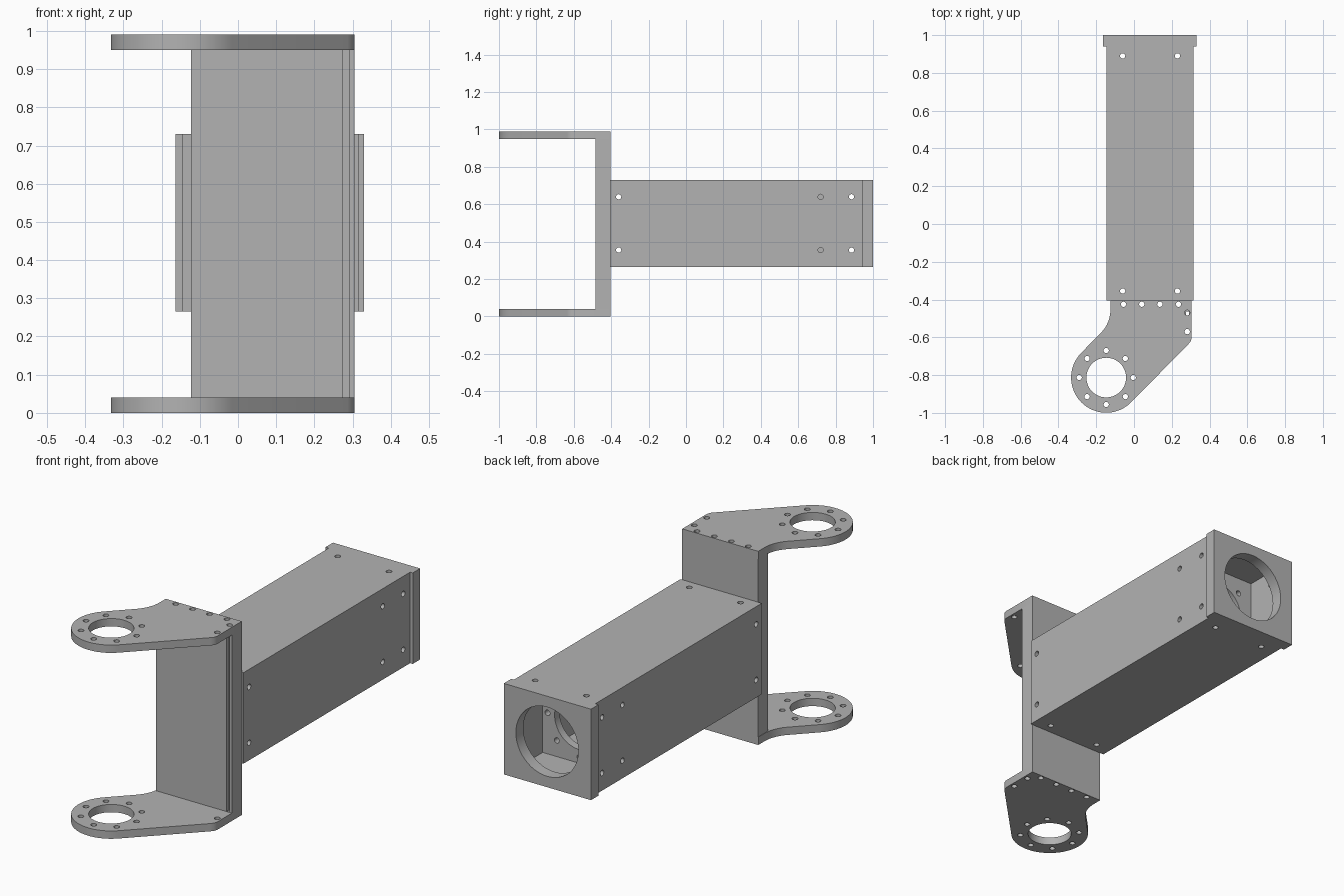
import bpy, bmesh
from math import cos, sin, radians, pi
from mathutils import Matrix, Vector

old = bpy.data.objects.get("Cube")
if old:
    bpy.data.objects.remove(old, do_unlink=True)

grey = bpy.data.materials.new("machined grey")
grey.use_nodes = True
grey.diffuse_color = (0.45, 0.45, 0.45, 1)
grey.node_tree.nodes["Principled BSDF"].inputs["Base Color"].default_value = grey.diffuse_color

TURN = {"x": Matrix.Rotation(pi / 2, 4, "Y"), "y": Matrix.Rotation(pi / 2, 4, "X"), "z": Matrix()}


def finish(name, bm):
    bmesh.ops.recalc_face_normals(bm, faces=bm.faces)
    mesh = bpy.data.meshes.new(name)
    bm.to_mesh(mesh)
    bm.free()
    ob = bpy.data.objects.new(name, mesh)
    bpy.context.collection.objects.link(ob)
    mesh.materials.append(grey)
    return ob


def box(name, lo, hi):
    lo, hi = Vector(lo), Vector(hi)
    bm = bmesh.new()
    size = Matrix.Diagonal((*(hi - lo), 1))
    bmesh.ops.create_cube(bm, size=1, matrix=Matrix.Translation((lo + hi) / 2) @ size)
    return finish(name, bm)


def drills(axis, holes, length=3):
    """Cylinders along one axis; each hole is (centre, radius)."""
    bm = bmesh.new()
    for centre, radius in holes:
        bmesh.ops.create_cone(bm, cap_ends=True, segments=48 if radius > 0.05 else 16,
                              radius1=radius, radius2=radius, depth=length,
                              matrix=Matrix.Translation(centre) @ TURN[axis])
    return finish("drill", bm)


def cut(ob, cutter):
    mod = ob.modifiers.new("cut", "BOOLEAN")
    mod.operation, mod.solver, mod.object = "DIFFERENCE", "EXACT", cutter
    bpy.context.view_layer.objects.active = ob
    bpy.ops.object.modifier_apply(modifier=mod.name)
    bpy.data.objects.remove(cutter, do_unlink=True)


def arc(cx, cy, r, start, end, steps):
    angles = [radians(start + (end - start) * i / steps) for i in range(steps + 1)]
    return [(cx + r * cos(a), cy + r * sin(a)) for a in angles]


def ring(count, r):
    return [(r * cos(2 * pi * i / count), r * sin(2 * pi * i / count)) for i in range(count)]


SCREW = 0.014
EYE_X, EYE_Y = -0.147, -0.813

# Fork arms: rounded eye, tangent sides and a concave shoulder
outline = arc(EYE_X, EYE_Y, 0.186, 135, 315, 40)
outline += [(0.287, -0.637), (0.3, -0.622), (0.305, -0.605), (0.305, -0.405), (-0.125, -0.405)]
outline += arc(-0.295, -0.455, 0.17, 0, -45, 10)
edge_holes = [(x, -0.425) for x in (-0.055, 0.041, 0.137, 0.235)]
edge_holes += [(0.282, -0.47), (0.282, -0.57)]
eye_holes = [(EYE_X + x, EYE_Y + y) for x, y in ring(8, 0.143)]

parts = []
for name, z in (("lower_fork_arm", 0), ("upper_fork_arm", 0.95)):
    bm = bmesh.new()
    face = bm.faces.new([bm.verts.new((x, y, z)) for x, y in outline])
    solid = bmesh.ops.extrude_face_region(bm, geom=[face])["geom"]
    bmesh.ops.translate(bm, vec=(0, 0, 0.04), verts=[v for v in solid if isinstance(v, bmesh.types.BMVert)])
    arm = finish(name, bm)
    holes = [((x, y, 0), SCREW) for x, y in edge_holes + eye_holes]
    cut(arm, drills("z", holes + [((EYE_X, EYE_Y, 0), 0.105)]))
    parts.append(arm)

# Web joining the arms, with screw channels and a front groove
web = box("fork_web", (-0.123, -0.485, 0.04), (0.305, -0.405, 0.95))
cut(web, drills("z", [((x, y, 0.5), SCREW) for x, y in edge_holes[:4]]))
cut(web, box("groove", (0.274, -0.5, 0), (0.291, -0.462, 1)))
parts.append(web)

# Square hollow beam, drilled on all four sides
LOW, HIGH = 0.265, 0.73
MID_X, MID_Z = 0.085, (LOW + HIGH) / 2
beam = box("hollow_beam", (-0.145, -0.405, LOW), (0.315, 0.94, HIGH))
cut(beam, box("bore", (-0.122, -0.38, LOW + 0.023), (0.292, 1.1, HIGH - 0.023)))
cut(beam, drills("x", [((0, y, z), SCREW) for y in (-0.36, 0.72, 0.885) for z in (0.355, 0.64)]))
cut(beam, drills("z", [((MID_X + dx, y, 0.5), SCREW) for dx in (-0.145, 0.145) for y in (-0.355, 0.89)]))
parts.append(beam)

# End cap with a round opening
cap = box("end_cap", (-0.163, 0.94, LOW), (0.33, 1.0, HIGH))
cut(cap, drills("y", [((MID_X, 1, MID_Z), 0.177)]))
parts.append(cap)

# Mounting plate inside the beam
plate = box("inner_mount_plate", (-0.122, 0.7, LOW + 0.023), (0.292, 0.74, HIGH - 0.023))
bolts = [((MID_X + x, 0.7, MID_Z + z), SCREW) for x, z in ring(8, 0.18)]
cut(plate, drills("y", bolts + [((MID_X, 0.7, MID_Z), 0.14)], 0.5))
parts.append(plate)

# Smooth the round walls, keep the edges crisp
bpy.ops.object.select_all(action="DESELECT")
for ob in parts:
    ob.select_set(True)
bpy.context.view_layer.objects.active = parts[0]
bpy.ops.object.shade_smooth_by_angle(angle=radians(30))
